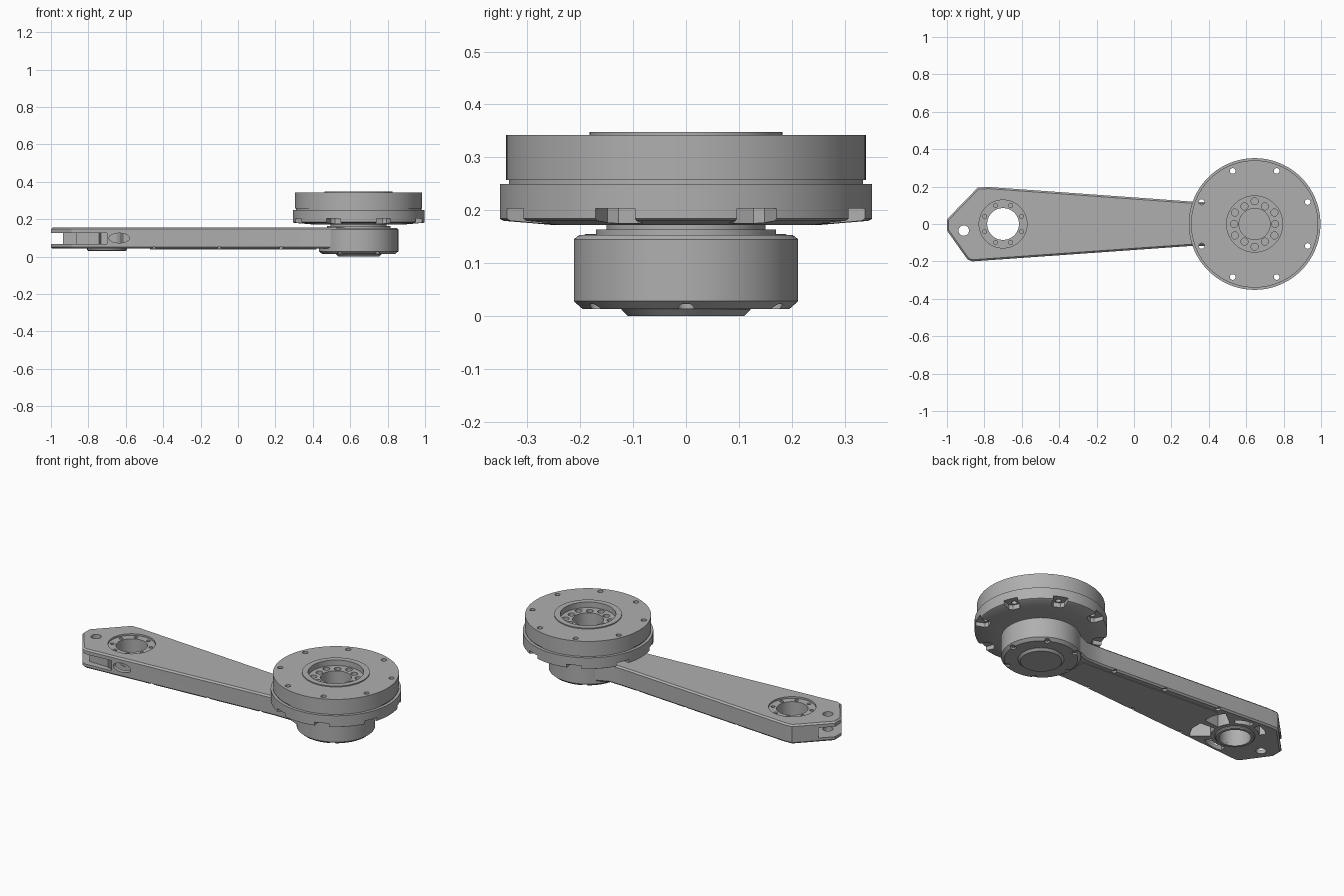
import bpy, bmesh
from math import cos, sin, pi, radians
from mathutils import Matrix, Vector

if "Cube" in bpy.data.objects:
    bpy.data.objects.remove(bpy.data.objects["Cube"])

# One machined grey for everything
GREY = (0.43, 0.43, 0.43, 1)
metal = bpy.data.materials.new("machined grey")
metal.use_nodes = True
metal.diffuse_color = GREY
metal.node_tree.nodes["Principled BSDF"].inputs["Base Color"].default_value = GREY

HUB = 0.645           # x of the round hub
BORE = -0.70          # x of the arm's bearing bore


def make(name, bm):
    bmesh.ops.recalc_face_normals(bm, faces=bm.faces)
    mesh = bpy.data.meshes.new(name)
    bm.to_mesh(mesh)
    bm.free()
    mesh.materials.append(metal)
    ob = bpy.data.objects.new(name, mesh)
    bpy.context.collection.objects.link(ob)
    return ob


def lathe(name, x, profile, n=96):
    """Revolve a closed (radius, z) profile about a vertical axis."""
    bm = bmesh.new()
    rings = []
    for r, z in profile:
        if r == 0:
            rings.append([bm.verts.new((x, 0, z))] * n)
        else:
            rings.append([bm.verts.new((x + r * cos(2 * pi * i / n), r * sin(2 * pi * i / n), z))
                          for i in range(n)])
    for a, b in zip(rings, rings[1:] + rings[:1]):
        for i in range(n):
            j = (i + 1) % n
            quad = list(dict.fromkeys((a[i], a[j], b[j], b[i])))
            if len(quad) > 2:
                bm.faces.new(quad)
    return make(name, bm)


def prism(bm, outline, z0, z1):
    """Add an extruded outline to bm."""
    low = [bm.verts.new((x, y, z0)) for x, y in outline]
    high = [bm.verts.new((x, y, z1)) for x, y in outline]
    bm.faces.new(low[::-1])
    bm.faces.new(high)
    n = len(low)
    for i in range(n):
        j = (i + 1) % n
        bm.faces.new((low[i], low[j], high[j], high[i]))


def disc(bm, x, y, r, z0, z1, n=24):
    prism(bm, [(x + r * cos(2 * pi * i / n), y + r * sin(2 * pi * i / n)) for i in range(n)], z0, z1)


def polar(x, r, degrees):
    a = radians(degrees)
    return x + r * cos(a), r * sin(a)


def cut(ob, *cutters):
    """Subtract each cutter mesh from ob and discard the cutters."""
    for bm in cutters:
        helper = make("cutter", bm)
        helper.hide_render = True
        mod = ob.modifiers.new("cut", "BOOLEAN")
        mod.operation = "DIFFERENCE"
        mod.solver = "EXACT"
        mod.object = helper
        bpy.context.view_layer.update()
        result = bpy.data.meshes.new_from_object(ob.evaluated_get(bpy.context.evaluated_depsgraph_get()))
        ob.modifiers.clear()
        ob.data = result
        bpy.data.objects.remove(helper)


# Arm: tapered plate with a pointed end and chamfered edges
bm = bmesh.new()
prism(bm, [(-1, 0.025), (-1, -0.035), (-0.89, -0.19), (-0.865, -0.2), (0.31, -0.117), (0.42, -0.117),
           (0.52, -0.16), (0.62, -0.16), (0.62, 0.16), (0.52, 0.16), (0.42, 0.117),
           (0.31, 0.12), (-0.78, 0.198), (-0.835, 0.195)], 0.042, 0.155)
bmesh.ops.recalc_face_normals(bm, faces=bm.faces)
rims = [e for e in bm.edges if abs(e.verts[0].co.z - e.verts[1].co.z) < 0.001]
bmesh.ops.bevel(bm, geom=rims, offset=0.009, segments=1, affect="EDGES")
arm = make("arm", bm)

# Bearing seat, through bore and pivot hole
seat, holes, slot, pockets, window = (bmesh.new() for _ in range(5))
disc(seat, BORE, 0, 0.128, 0.145, 0.2, 64)
disc(holes, BORE, 0, 0.085, 0, 0.2, 64)
disc(holes, -0.91, -0.035, 0.028, 0, 0.2)
for k in range(8):
    disc(holes, *polar(BORE, 0.107, 22.5 + 45 * k), 0.011, 0.134, 0.2, 12)
# Screw recesses along the lower edges
for x in (-0.45, -0.1, 0.23):
    half = 0.127 - 0.07 * (x - 0.31)
    for side in (-1, 1):
        disc(holes, x, side * (half - 0.022), 0.013, 0, 0.054, 12)
# Side slot in the pointed end
prism(slot, [(-1.1, -0.3), (-0.7, -0.3), (-0.7, -0.16), (-0.865, -0.16),
             (-0.865, 0.09), (-1.1, 0.09)], 0.066, 0.126)
# Underside pockets between ribs
for a0, a1, r in ((-40, -4, 0.24), (6, 38, 0.24), (50, 88, 0.165), (100, 135, 0.165), (-105, -55, 0.168)):
    steps = [a0 + (a1 - a0) * i / 6 for i in range(7)]
    prism(pockets, [polar(BORE, 0.13, a) for a in steps] + [polar(BORE, r, a) for a in steps[::-1]], 0, 0.13)
# Round window in the front wall
bmesh.ops.create_cone(window, cap_ends=True, segments=32, radius1=0.026, radius2=0.026, depth=0.12,
                      matrix=Matrix.Translation((-0.635, -0.18, 0.099)) @ Matrix.Rotation(pi / 2, 4, "X"))
bmesh.ops.scale(window, vec=(2.1, 1, 1), verts=window.verts, space=Matrix.Translation((0.635, 0, 0)))
cut(arm, seat, holes, slot, pockets, window)

# Collar under the bore
collar = lathe("bore_collar", BORE, [(0.085, 0.03), (0.1, 0.03), (0.106, 0.036), (0.106, 0.06), (0.085, 0.06)])

# Cover plate under the arm
bm = bmesh.new()
prism(bm, [(-0.47, -0.135), (0.42, -0.08), (0.42, 0.08), (-0.47, 0.135)], 0.039, 0.045)
cover = make("cover_plate", bm)

# Hub housing with end cap
housing = lathe("hub_housing", HUB, [(0, 0.013), (0.195, 0.013), (0.212, 0.028), (0.212, 0.145),
                                     (0.202, 0.153), (0, 0.153)])
screws = bmesh.new()
for k in range(6):
    disc(screws, *polar(HUB, 0.192, 60 * k), 0.016, 0, 0.023, 16)
cut(housing, screws)
cap = lathe("end_cap", HUB, [(0, 0), (0.11, 0), (0.122, 0.012), (0.122, 0.03), (0, 0.03)])

# Output flange: neck, notched ring, upper disc and recessed centre
flange = lathe("output_flange", HUB, [
    (0, 0.15), (0.17, 0.15), (0.17, 0.164), (0.15, 0.164), (0.15, 0.172), (0.25, 0.172), (0.345, 0.18),
    (0.352, 0.184), (0.352, 0.25), (0.335, 0.25), (0.335, 0.257), (0.34, 0.257), (0.34, 0.342),
    (0.182, 0.342), (0.182, 0.348), (0.15, 0.348), (0.15, 0.315), (0.083, 0.315), (0.083, 0.22), (0, 0.22)])
notches, bolts = bmesh.new(), bmesh.new()
for k in range(8):
    angle = 22.5 + 45 * k
    turn = Matrix.Rotation(radians(angle), 2)
    corners = [(0.285, -0.02), (0.3, -0.036), (0.4, -0.045), (0.4, 0.045), (0.3, 0.036), (0.285, 0.02)]
    spun = [turn @ Vector(c) for c in corners]
    prism(notches, [(HUB + c.x, c.y) for c in spun], 0.1, 0.203)
    disc(bolts, *polar(HUB, 0.307, angle), 0.015, 0.1, 0.4, 20)
for k in range(6):
    disc(bolts, *polar(HUB, 0.122, 30 + 60 * k), 0.019, 0.27, 0.33, 20)
    disc(bolts, *polar(HUB, 0.109, 60 * k), 0.019, 0.295, 0.33, 20)
cut(flange, notches, bolts)

# Smooth round walls, crisp machined edges
for ob in (arm, collar, cover, housing, cap, flange):
    bpy.ops.object.select_all(action="DESELECT")
    ob.select_set(True)
    bpy.context.view_layer.objects.active = ob
    bpy.ops.object.shade_smooth_by_angle(angle=radians(25))
